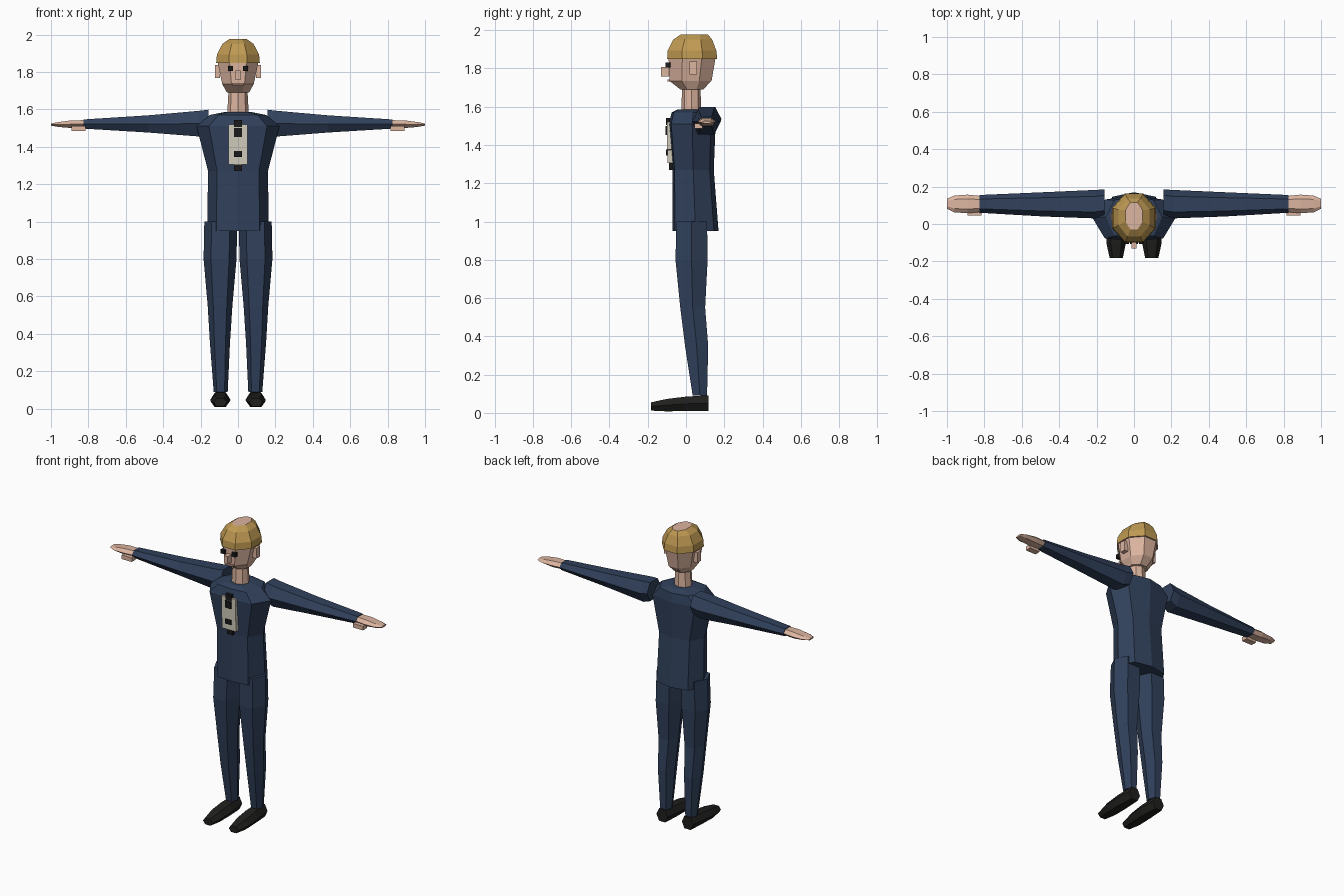
import bpy, bmesh, math
from mathutils import Vector

if "Cube" in bpy.data.objects:
    bpy.data.objects.remove(bpy.data.objects["Cube"])

def material(name, rgb):
    m = bpy.data.materials.new(name)
    m.diffuse_color = (*rgb, 1)
    m.use_nodes = True
    m.node_tree.nodes["Principled BSDF"].inputs["Base Color"].default_value = m.diffuse_color
    return m

NAVY = material("navy cloth", (0.03, 0.052, 0.105))
SKIN = material("skin", (0.72, 0.46, 0.35))
HAIR = material("blond hair", (0.52, 0.32, 0.085))
BLACK = material("black", (0.01, 0.01, 0.01))
SHOE = material("shoe leather", (0.014, 0.014, 0.013))
CREAM = material("cream panel", (0.62, 0.59, 0.49))
LIP = material("lip", (0.6, 0.33, 0.25))

# Cross-sections on the unit square
HEX = [(-1, 0), (-.55, -1), (.55, -1), (1, 0), (.55, 1), (-.55, 1)]
OCT = [(math.cos(math.tau * i / 8), math.sin(math.tau * i / 8)) for i in range(8)]
CHEST = [(0, -1), (.7, -.9), (1, 0), (.7, .8), (0, 1), (-.7, .8), (-1, 0), (-.7, -.9)]

def finish(bm, name, mats):
    bmesh.ops.recalc_face_normals(bm, faces=bm.faces)
    me = bpy.data.meshes.new(name)
    bm.to_mesh(me)
    bm.free()
    for m in mats:
        me.materials.append(m)
    ob = bpy.data.objects.new(name, me)
    bpy.context.collection.objects.link(ob)
    return ob

def loft(name, section, axis, stations, mats, rule=None):
    """Join rings along an axis; station = (pos, a_min, a_max, b_min, b_max)."""
    bm = bmesh.new()
    rings = []
    for p, a0, a1, b0, b1 in stations:
        ring = []
        for u, v in section:
            a = (a0 + a1) / 2 + u * (a1 - a0) / 2
            b = (b0 + b1) / 2 + v * (b1 - b0) / 2
            co = {"x": (p, a, b), "y": (a, p, b), "z": (a, b, p)}[axis]
            ring.append(bm.verts.new(co))
        rings.append(ring)
    n = len(section)
    for r, s in zip(rings, rings[1:]):
        for i in range(n):
            bm.faces.new((r[i], r[(i + 1) % n], s[(i + 1) % n], s[i]))
    bm.faces.new(rings[0])
    bm.faces.new(rings[-1])
    if rule:
        bm.normal_update()
        for f in bm.faces:
            f.material_index = rule(f)
    return finish(bm, name, mats)

def box(name, x, y, z, mat):
    """Box from (min, max) pairs."""
    bm = bmesh.new()
    bmesh.ops.create_cube(bm, size=1)
    for v in bm.verts:
        v.co = Vector([(r[0] + r[1]) / 2 + c * (r[1] - r[0]) for c, r in zip(v.co, (x, y, z))])
    return finish(bm, name, [mat])

def mirrored(ob):
    ob.modifiers.new("mirror", "MIRROR").use_bisect_axis[0] = False

# Jacket
loft("jacket", CHEST, "z", [
    (0.95, -.165, .165, -.07, .17), (1.27, -.16, .16, -.07, .145),
    (1.51, -.222, .222, -.09, .155), (1.57, -.15, .15, -.075, .15),
    (1.585, -.075, .075, -.045, .11)], [NAVY])

# Trouser legs
mirrored(loft("trouser_leg", HEX, "z", [
    (0.09, .055, .13, .035, .11), (0.35, .043, .15, -.005, .116),
    (0.55, .03, .162, -.03, .10), (0.80, .008, .184, -.055, .113),
    (1.0, .004, .18, -.05, .11)], [NAVY]))

# Shoes
mirrored(loft("shoe", HEX, "y", [
    (-.183, .06, .13, .012, .055), (-.10, .043, .148, .008, .073),
    (0.0, .04, .148, .01, .085), (.118, .052, .135, .01, .092)], [SHOE]))

# Sleeves, hands and thumbs
mirrored(loft("sleeve", HEX, "x", [
    (.158, .04, .185, 1.475, 1.598), (.21, .03, .182, 1.455, 1.592),
    (.48, .04, .17, 1.476, 1.568), (.825, .06, .155, 1.497, 1.546)], [NAVY]))
mirrored(loft("hand", HEX, "x", [
    (.82, .064, .15, 1.502, 1.542), (.89, .058, .157, 1.5, 1.541),
    (.96, .062, .152, 1.506, 1.532), (1.0, .082, .135, 1.513, 1.524)], [SKIN]))
mirrored(box("thumb", (.815, .89), (.045, .085), (1.485, 1.512), SKIN))

# Neck
loft("neck", OCT, "z", [(1.57, -.058, .058, -.025, .08),
                        (1.71, -.05, .05, -.02, .075)], [SKIN])

# Head, with an octagon turned to keep the face flat
ROUND = [(1.07 * math.cos(math.tau * (i + .5) / 8), 1.07 * math.sin(math.tau * (i + .5) / 8))
         for i in range(8)]
loft("head", ROUND, "z", [
    (1.69, -.06, .06, -.03, .09), (1.735, -.085, .085, -.088, .135),
    (1.85, -.11, .11, -.092, .155), (1.92, -.092, .092, -.07, .135),
    (1.974, -.045, .045, -.025, .112)], [SKIN])

# Hair band around the skull, open at the crown
loft("hair", ROUND, "z", [
    (1.848, -.118, .118, -.1, .165), (1.893, -.114, .114, -.097, .16),
    (1.95, -.084, .084, -.068, .138), (1.976, -.047, .047, -.03, .117)],
    [HAIR, SKIN], lambda f: int(f.normal.z > .95 or f.calc_center_median().z > 1.975))

# Face
mirrored(box("ear", (.095, .123), (.018, .057), (1.768, 1.836), SKIN))
mirrored(box("eye", (.026, .054), (-.107, -.08), (1.805, 1.831), BLACK))
box("nose", (-.014, .014), (-.13, -.08), (1.757, 1.808), SKIN)
box("mouth", (-.03, .03), (-.096, -.08), (1.731, 1.742), LIP)

# Chest panel with dark fittings
box("upper_panel", (-.052, .052), (-.1, -.07), (1.375, 1.52), CREAM)
box("lower_panel", (-.052, .052), (-.096, -.065), (1.305, 1.374), CREAM)
for name, z, front in (("top_clip", (1.505, 1.542), -.104), ("upper_button", (1.452, 1.5), -.107),
                       ("lower_button", (1.345, 1.376), -.105), ("bottom_clip", (1.27, 1.312), -.088)):
    box(name, (-.021, .021), (front, -.06), z, BLACK)
